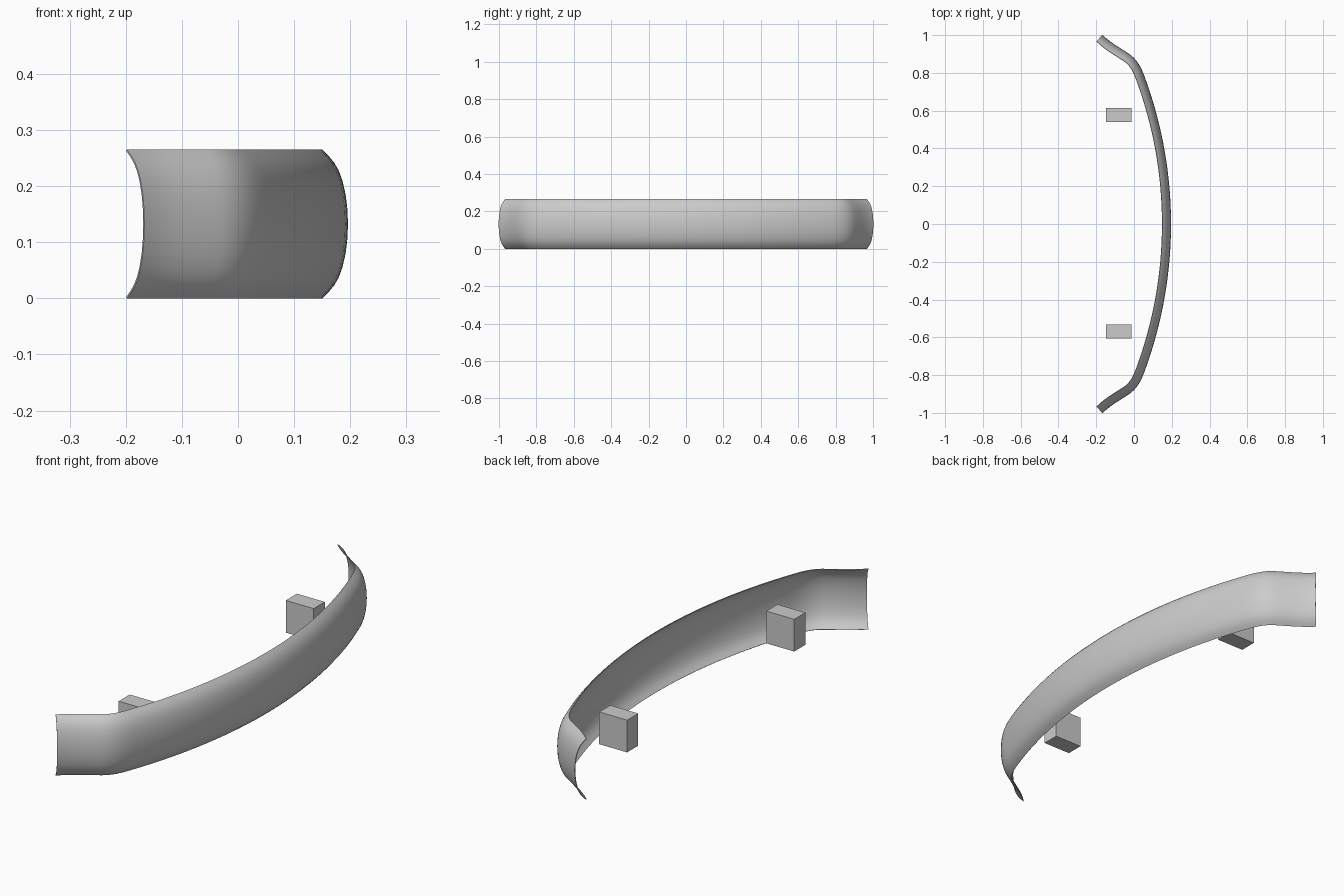
import bpy, bmesh, math
from mathutils import Vector
from mathutils.geometry import interpolate_bezier

if "Cube" in bpy.data.objects:
    bpy.data.objects.remove(bpy.data.objects["Cube"])

HEIGHT, BULGE = 0.265, 0.046

# Plan path of the bumper's inner edge: shallow arc, then a flared S-shaped tip
R = 2.2
half = [Vector((0.15 - R + math.sqrt(R * R - y * y), y, 0))
        for y in [0.76 * i / 16 for i in range(17)]]
tangent = Vector((-0.36, 1, 0)).normalized()
bend = Vector((-0.055, 0.865, 0))
bend_dir = Vector((-0.85, 0.55, 0)).normalized()
tip = Vector((-0.198, 0.968, 0))
tip_dir = Vector((-0.70, 0.70, 0)).normalized()
half += interpolate_bezier(half[-1], half[-1] + tangent * 0.055,
                           bend - bend_dir * 0.04, bend, 10)[1:]
half += interpolate_bezier(bend, bend + bend_dir * 0.06,
                           tip - tip_dir * 0.06, tip, 7)[1:]
path = [Vector((p.x, -p.y, 0)) for p in reversed(half[1:])] + half

# Cross-section: (height, outward bulge fraction), mirrored about mid height
lower = [(0, 0), (0.012, 0.27), (0.024, 0.48), (0.038, 0.65), (0.056, 0.79),
         (0.08, 0.91), (0.105, 0.975), (HEIGHT / 2, 1)]
section = lower + [(HEIGHT - z, f) for z, f in reversed(lower[:-1])]


def add_mesh(name, bm):
    mesh = bpy.data.meshes.new(name)
    bmesh.ops.recalc_face_normals(bm, faces=bm.faces)
    bm.to_mesh(mesh)
    bm.free()
    obj = bpy.data.objects.new(name, mesh)
    bpy.context.collection.objects.link(obj)
    return obj


# Bumper shell swept along the path
bm = bmesh.new()
rows = []
for i, p in enumerate(path):
    t = (path[min(i + 1, len(path) - 1)] - path[max(i - 1, 0)]).normalized()
    n = Vector((t.y, -t.x, 0))
    rows.append([bm.verts.new(p + n * BULGE * f + Vector((0, 0, z))) for z, f in section])
for a, b in zip(rows, rows[1:]):
    for j in range(len(section) - 1):
        bm.faces.new((a[j], b[j], b[j + 1], a[j + 1]))
shell = add_mesh("bumper_shell", bm)
mid = shell.data.polygons[len(shell.data.polygons) // 2]
if mid.normal.x < 0:
    shell.data.flip_normals()
solid = shell.modifiers.new("thin_sheet", 'SOLIDIFY')
solid.thickness = 0.003
solid.offset = -1
bpy.context.view_layer.objects.active = shell
shell.select_set(True)
bpy.ops.object.modifier_apply(modifier=solid.name)
bpy.ops.object.shade_smooth_by_angle(angle=math.radians(40))

# Two mounting blocks behind the shell
for name, y in (("mount_block_a", 0.577), ("mount_block_b", -0.569)):
    bpy.ops.mesh.primitive_cube_add(size=1, location=(-0.081, y, 0.128))
    block = bpy.context.object
    block.name = name
    block.scale = (0.134, 0.076, 0.14)
